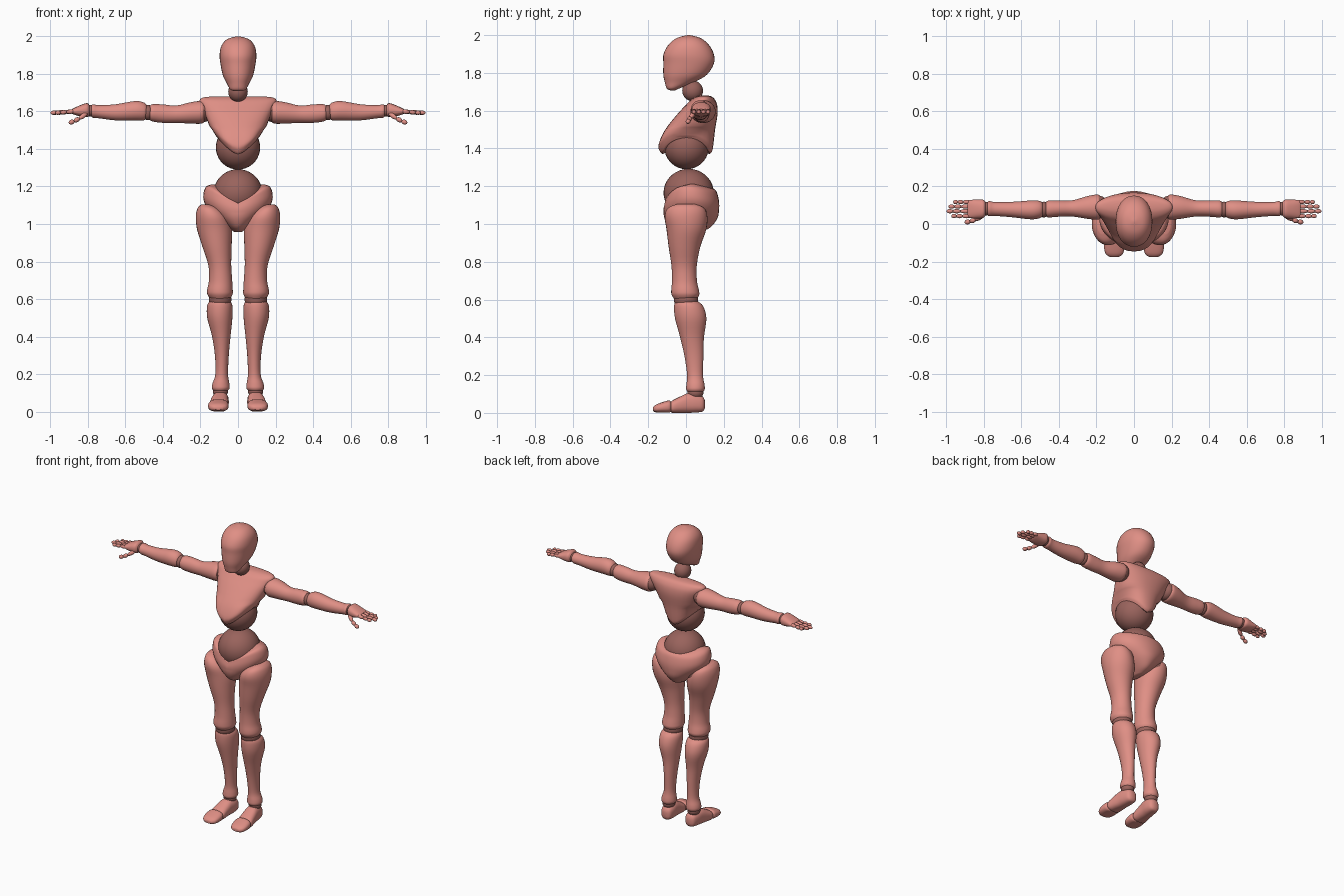
import bpy, bmesh, math
from mathutils import Vector, Matrix


def colour(name, rgb):
    m = bpy.data.materials.new(name)
    m.diffuse_color = (*rgb, 1)
    return m


SKIN = colour("salmon", (0.74, 0.275, 0.235))
JOINT = colour("dark salmon", (0.32, 0.125, 0.108))


def finish(name, bm, mat, mirror):
    bmesh.ops.recalc_face_normals(bm, faces=bm.faces)
    me = bpy.data.meshes.new(name)
    bm.to_mesh(me)
    bm.free()
    me.materials.append(mat)
    ob = bpy.data.objects.new(name, me)
    bpy.context.collection.objects.link(ob)
    bpy.context.view_layer.objects.active = ob
    ob.select_set(True)
    bpy.ops.object.shade_smooth_by_angle(angle=math.radians(50))
    ob.select_set(False)
    if mirror:
        ob.modifiers.new("Mirror", 'MIRROR').use_mirror_merge = False
    return ob


def spline(rings, steps=4):
    """Smoothly resample ring rows."""
    out = []
    for i in range(len(rings) - 1):
        a, b = rings[max(i - 1, 0)], rings[i]
        c, d = rings[i + 1], rings[min(i + 2, len(rings) - 1)]
        for k in range(steps):
            t = k / steps
            out.append([0.5 * (2 * q + (r - p) * t + (2 * p - 5 * q + 4 * r - s) * t * t
                               + (3 * q - p - 3 * r + s) * t ** 3)
                        for p, q, r, s in zip(a, b, c, d)])
    return out + [list(rings[-1])]


def loft(name, axis, rings, mirror=False, power=2.0, shape=None, sides=32):
    """Skin rings of (position, centre u, centre v, radius u, radius v) along an axis."""
    bm = bmesh.new()
    loops = []
    for p, cu, cv, ru, rv in spline(rings):
        row = []
        for k in range(sides):
            a = 2 * math.pi * k / sides
            c, s = math.cos(a), math.sin(a)
            u = cu + ru * math.copysign(abs(c) ** (2 / power), c)
            v = cv + rv * math.copysign(abs(s) ** (2 / power), s)
            co = {'x': (p, u, v), 'y': (u, p, v), 'z': (u, v, p)}[axis]
            co = Vector(co)
            row.append(bm.verts.new(shape(co) if shape else co))
        loops.append(row)
    for r0, r1 in zip(loops, loops[1:]):
        for k in range(sides):
            j = (k + 1) % sides
            bm.faces.new((r0[k], r0[j], r1[j], r1[k]))
    for row in (loops[0], loops[-1]):
        mid = bm.verts.new(sum((v.co for v in row), Vector()) / sides)
        for k in range(sides):
            bm.faces.new((row[k], row[(k + 1) % sides], mid))
    return finish(name, bm, SKIN, mirror)


def ball(name, centre, radii, mirror=False, mat=JOINT):
    bm = bmesh.new()
    bmesh.ops.create_uvsphere(bm, u_segments=32, v_segments=18, radius=1,
                              matrix=Matrix.Translation(centre) @ Matrix.Diagonal((*radii, 1)))
    return finish(name, bm, mat, mirror)


def digit(name, points, radius):
    """Chain of rounded finger bones."""
    bm = bmesh.new()
    for a, b in zip(points, points[1:]):
        a, b = Vector(a), Vector(b)
        d = b - a
        m = (Matrix.Translation((a + b) / 2) @ d.to_track_quat('Z', 'Y').to_matrix().to_4x4()
             @ Matrix.Diagonal((radius, radius, d.length * 0.56, 1)))
        bmesh.ops.create_uvsphere(bm, u_segments=12, v_segments=8, radius=1, matrix=m)
    return finish(name, bm, SKIN, True)


# Head and neck
loft("head", 'z', [
    (1.708, 0, -0.07, 0.02, 0.015), (1.718, 0, -0.068, 0.042, 0.034),
    (1.75, 0, -0.035, 0.06, 0.077), (1.79, 0, -0.005, 0.08, 0.115),
    (1.85, 0, 0.014, 0.093, 0.134), (1.90, 0, 0.014, 0.098, 0.133),
    (1.95, 0, 0.014, 0.088, 0.106), (1.985, 0, 0.014, 0.057, 0.062),
    (2.0, 0, 0.014, 0.006, 0.006)], power=2.15)
ball("neck", (0, 0.035, 1.705), (0.052, 0.055, 0.055))


# Chest, with its lower rim arched up at the flanks
def chest_rim(co):
    if co.z < 1.52:
        co.z += 0.09 * min(1, abs(co.x) / 0.11) ** 1.4 * (1.52 - co.z) / 0.15
    return co


loft("chest", 'z', [
    (1.37, 0, 0.0, 0.105, 0.125), (1.385, 0, 0.0, 0.115, 0.138),
    (1.42, 0, 0.0, 0.124, 0.145), (1.50, 0, 0.022, 0.145, 0.132),
    (1.58, 0, 0.06, 0.175, 0.107), (1.63, 0, 0.082, 0.198, 0.083),
    (1.66, 0, 0.09, 0.205, 0.062), (1.675, 0, 0.095, 0.18, 0.04),
    (1.68, 0, 0.095, 0.12, 0.02)], power=2.3, shape=chest_rim)

# Waist balls
ball("upper_waist_ball", (0, 0.003, 1.408), (0.118, 0.118, 0.118))
ball("lower_waist_ball", (0, 0.014, 1.165), (0.13, 0.133, 0.127))


# Pelvis, with its upper rim dipping to a V at the front
def pelvis_rim(co):
    if co.z > 1.05:
        front = max(0, min(1, (0.04 - co.y) / 0.12))
        dip = 0.62 * front * max(0, 1 - abs(co.x) / 0.17)
        back = 0.15 * max(0, min(1, (co.y - 0.03) / 0.1))
        co.z = 1.05 + (co.z - 1.05) * (1 - dip - back)
    return co


loft("pelvis", 'z', [
    (0.957, 0, 0.02, 0.02, 0.05), (0.98, 0, 0.022, 0.05, 0.105),
    (1.03, 0, 0.026, 0.11, 0.14), (1.08, 0, 0.028, 0.16, 0.147),
    (1.13, 0, 0.028, 0.184, 0.147), (1.18, 0, 0.026, 0.18, 0.14),
    (1.205, 0, 0.022, 0.162, 0.132), (1.215, 0, 0.02, 0.13, 0.115)], shape=pelvis_rim)

# Legs
ball("hip_ball", (0.115, 0.01, 1.045), (0.08, 0.1, 0.075), True)
loft("thigh", 'z', [
    (0.60, 0.095, -0.003, 0.052, 0.058), (0.625, 0.096, -0.003, 0.067, 0.073),
    (0.65, 0.096, -0.005, 0.068, 0.073), (0.70, 0.093, -0.008, 0.062, 0.066),
    (0.78, 0.097, -0.01, 0.061, 0.067), (0.88, 0.112, -0.008, 0.078, 0.084),
    (0.97, 0.125, 0.002, 0.093, 0.105), (1.04, 0.138, 0.0, 0.087, 0.113),
    (1.085, 0.155, 0.0, 0.06, 0.095), (1.105, 0.17, 0.0, 0.025, 0.05)], True)
ball("knee_ball", (0.095, 0.0, 0.60), (0.06, 0.064, 0.055), True)
loft("shin", 'z', [
    (0.11, 0.093, 0.05, 0.036, 0.04), (0.125, 0.092, 0.05, 0.047, 0.049),
    (0.15, 0.091, 0.05, 0.045, 0.048), (0.20, 0.087, 0.048, 0.034, 0.042),
    (0.30, 0.086, 0.042, 0.037, 0.05), (0.40, 0.089, 0.032, 0.049, 0.063),
    (0.50, 0.097, 0.025, 0.067, 0.083), (0.565, 0.097, 0.014, 0.067, 0.077),
    (0.592, 0.096, 0.002, 0.052, 0.058)], True)
ball("ankle_ball", (0.094, 0.05, 0.107), (0.04, 0.042, 0.035), True)


def ground(co):
    co.z = max(co.z, 0.0 if co.y > -0.08 else 0.003)
    return co


loft("foot", 'y', [
    (0.10, 0.09, 0.045, 0.015, 0.02), (0.088, 0.09, 0.047, 0.034, 0.04),
    (0.05, 0.092, 0.052, 0.043, 0.05), (0.01, 0.096, 0.052, 0.045, 0.052),
    (-0.03, 0.10, 0.043, 0.048, 0.044), (-0.07, 0.103, 0.033, 0.05, 0.034),
    (-0.082, 0.103, 0.033, 0.04, 0.025)], True, 2.5, ground)
loft("toes", 'y', [
    (-0.078, 0.103, 0.032, 0.042, 0.024), (-0.09, 0.104, 0.033, 0.053, 0.033),
    (-0.13, 0.105, 0.028, 0.054, 0.027), (-0.16, 0.105, 0.023, 0.045, 0.02),
    (-0.175, 0.105, 0.02, 0.025, 0.01)], True, 2.5, ground)

# Arms
ball("shoulder_ball", (0.185, 0.09, 1.598), (0.05, 0.06, 0.055), True)
loft("upper_arm", 'x', [
    (0.178, 0.09, 1.595, 0.055, 0.048), (0.195, 0.09, 1.595, 0.067, 0.06),
    (0.25, 0.088, 1.592, 0.06, 0.057), (0.33, 0.083, 1.585, 0.043, 0.046),
    (0.40, 0.082, 1.588, 0.043, 0.049), (0.455, 0.08, 1.592, 0.045, 0.046),
    (0.472, 0.078, 1.592, 0.036, 0.036)], True)
ball("elbow_ball", (0.48, 0.077, 1.594), (0.03, 0.042, 0.041), True)
loft("forearm", 'x', [
    (0.485, 0.077, 1.598, 0.034, 0.034), (0.503, 0.077, 1.60, 0.046, 0.048),
    (0.55, 0.075, 1.603, 0.05, 0.052), (0.65, 0.077, 1.595, 0.041, 0.043),
    (0.74, 0.08, 1.598, 0.037, 0.035), (0.772, 0.082, 1.602, 0.04, 0.036),
    (0.785, 0.082, 1.602, 0.03, 0.026)], True)
ball("wrist_ball", (0.788, 0.082, 1.603), (0.025, 0.036, 0.031), True)
loft("palm", 'x', [
    (0.79, 0.082, 1.605, 0.036, 0.027), (0.805, 0.081, 1.607, 0.049, 0.037),
    (0.84, 0.08, 1.603, 0.05, 0.03), (0.875, 0.08, 1.60, 0.048, 0.017),
    (0.888, 0.08, 1.60, 0.042, 0.009)], True, 2.4)

# Fingers and thumb
for label, y, tip in (("index", 0.042, 0.975), ("middle", 0.068, 1.0),
                      ("ring", 0.093, 0.99), ("little", 0.117, 0.965)):
    x0 = 0.872
    digit(label + "_finger", [(x0 + (tip - 0.003 - x0) * t, y, 1.60 - 0.008 * t)
                              for t in (0, 0.42, 0.74, 1)], 0.0115)
digit("thumb", [(0.805, 0.045, 1.59), (0.845, 0.022, 1.562),
                (0.873, 0.014, 1.548), (0.9, 0.008, 1.538)], 0.013)
